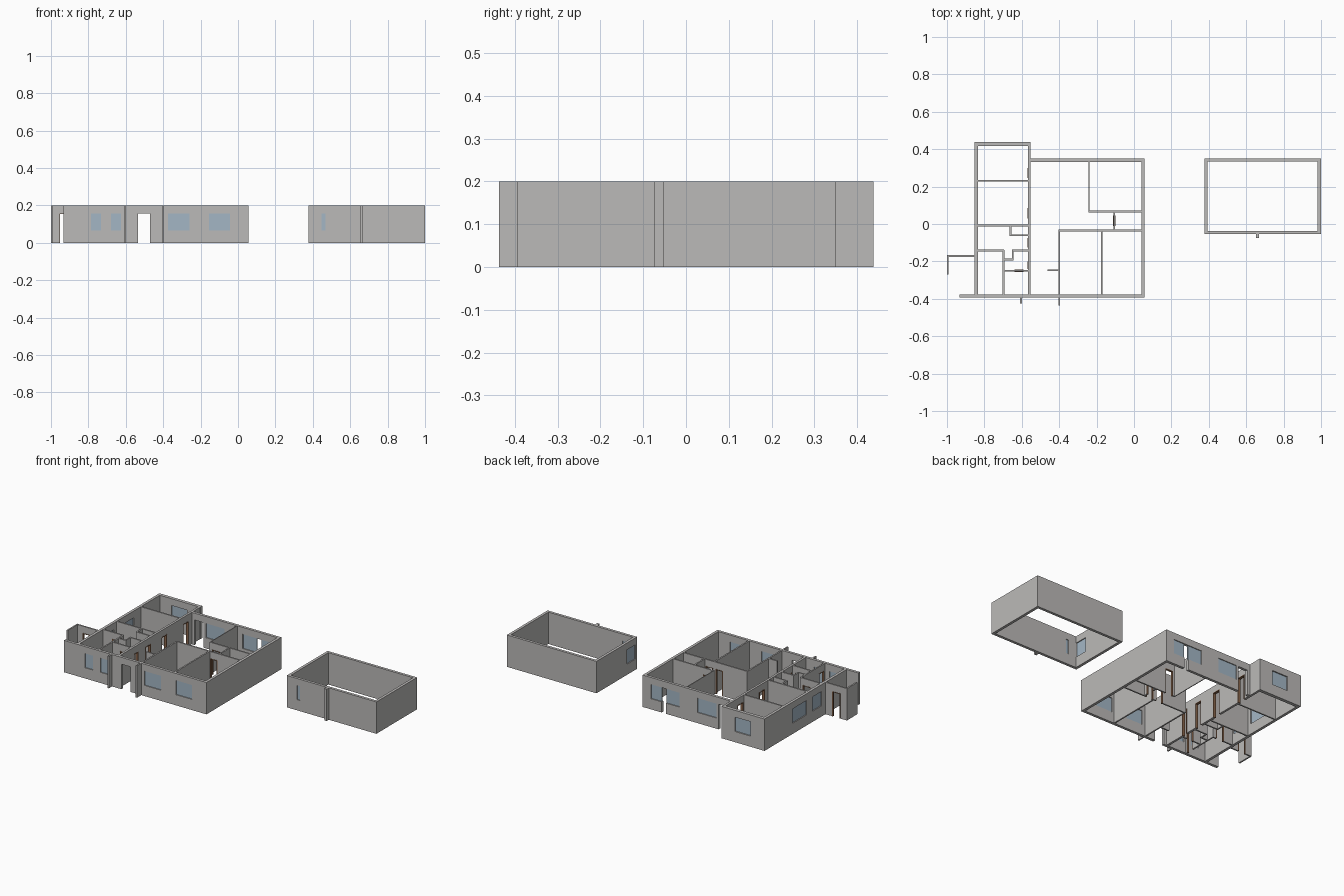
import bpy

cube = bpy.data.objects.get("Cube")
if cube:
    bpy.data.objects.remove(cube, do_unlink=True)


def material(name, rgb):
    m = bpy.data.materials.new(name)
    m.use_nodes = True
    m.diffuse_color = (*rgb, 1)
    m.node_tree.nodes["Principled BSDF"].inputs["Base Color"].default_value = (*rgb, 1)
    return m


PLASTER = material("grey plaster", (0.5, 0.49, 0.48))
GLASS = material("pale blue glass", (0.37, 0.47, 0.56))
WOOD = material("brown wood", (0.25, 0.13, 0.07))

HEIGHT, HEAD, SILL = 0.2, 0.157, 0.067
OUTER, INNER = 0.017, 0.009


def panel(name, axis, at, thick, span, heights, holes, mat):
    """Upright slab along x or y with rectangular holes (start, end, bottom, top)."""
    us = sorted({*span, *(u for h in holes for u in h[:2])})
    zs = sorted({*heights, *(z for h in holes for z in h[2:])})
    verts, index, faces = [], {}, []

    def vert(u, z):
        if (u, z) not in index:
            index[u, z] = len(verts)
            verts.append((u, at, z) if axis == "x" else (at, u, z))
        return index[u, z]

    for u0, u1 in zip(us, us[1:]):
        for z0, z1 in zip(zs, zs[1:]):
            u, z = (u0 + u1) / 2, (z0 + z1) / 2
            if not any(h[0] < u < h[1] and h[2] < z < h[3] for h in holes):
                faces.append([vert(u0, z0), vert(u1, z0), vert(u1, z1), vert(u0, z1)])
    mesh = bpy.data.meshes.new(name)
    mesh.from_pydata(verts, [], faces)
    mesh.materials.append(mat)
    obj = bpy.data.objects.new(name, mesh)
    bpy.context.collection.objects.link(obj)
    solid = obj.modifiers.new("thickness", "SOLIDIFY")
    solid.thickness, solid.offset = thick, 0


def wall(name, axis, at, a, b, thick=INNER, doors=(), windows=(), framed=True):
    """Full-height wall with door openings and glazed windows."""
    holes = [(*d, 0, HEAD) for d in doors] + [(*w, SILL, HEAD) for w in windows]
    panel(name, axis, at, thick, (a, b), (0, HEIGHT), holes, PLASTER)
    for w in windows:
        panel(name + "_glass", axis, at, 0.006, w, (SILL, HEAD), [], GLASS)
    for d in doors if framed else ():
        inner = (d[0] + 0.004, d[1] - 0.004, 0, HEAD - 0.004)
        panel(name + "_door_frame", axis, at, thick + 0.003, d, (0, HEAD), [inner], WOOD)


# Outer walls of the house
wall("front_wall", "x", -0.385, -0.933, 0.056, OUTER, [(-0.535, -0.471)],
     [(-0.786, -0.733), (-0.68, -0.626), (-0.374, -0.26), (-0.155, -0.043)], False)
wall("east_wall", "y", 0.048, -0.393, 0.35, OUTER)
wall("back_wall", "x", 0.341, -0.568, 0.056, OUTER, [(-0.535, -0.471), (-0.105, -0.075)],
     [(-0.455, -0.325), (-0.2, -0.105), (-0.075, 0.0)], False)
wall("wing_back_wall", "x", 0.427, -0.852, -0.553, 0.021, windows=[(-0.755, -0.645)])
wall("west_wall", "y", -0.843, -0.393, 0.437, OUTER,
     windows=[(0.02, 0.158), (-0.13, -0.04)])
wall("wing_inner_wall", "y", -0.561, -0.385, 0.437, 0.014,
     [(0.245, 0.3), (0.03, 0.085), (-0.125, -0.075), (-0.24, -0.2)])

# Entrance fins and side porch
wall("entrance_fin_west", "y", -0.604, -0.425, -0.385)
wall("porch_back_wall", "x", -0.171, -1.0, -0.843, doors=[(-0.955, -0.9)])
wall("porch_side_wall", "y", -0.996, -0.27, -0.167)

# Rooms in the west wing
wall("bedroom_divider", "x", 0.232, -0.84, -0.56)
wall("bathroom_back", "x", -0.008, -0.84, -0.56)
wall("cupboard_side", "y", -0.66, -0.064, -0.008)
wall("cupboard_front", "x", -0.06, -0.664, -0.56)
wall("utility_back", "x", -0.142, -0.84, -0.694, doors=[(-0.77, -0.715)])
wall("utility_side", "y", -0.698, -0.385, -0.138, doors=[(-0.365, -0.315)])
wall("niche_back", "x", -0.142, -0.652, -0.56)
wall("niche_side", "y", -0.648, -0.194, -0.138)
wall("niche_front", "x", -0.19, -0.7, -0.644)
wall("closet_back", "x", -0.25, -0.7, -0.56, doors=[(-0.64, -0.59)])

# Rooms in the east part
wall("study_side", "y", -0.24, 0.063, 0.341, 0.005)
wall("study_front", "x", 0.067, -0.242, 0.048, doors=[(-0.225, -0.17)])
wall("hall_end", "y", -0.105, -0.035, 0.067, doors=[(-0.01, 0.045)])
wall("hall_front", "x", -0.035, -0.404, 0.048, doors=[(-0.235, -0.185), (-0.165, -0.115)])
wall("entry_side", "y", -0.4, -0.437, -0.031)
wall("bedroom_side", "y", -0.173, -0.385, -0.031)
wall("entry_screen", "x", -0.247, -0.462, -0.4)

# Detached garage
wall("garage_front", "x", -0.045, 0.377, 0.998, OUTER, windows=[(0.447, 0.468)])
wall("garage_back", "x", 0.342, 0.377, 0.998, OUTER)
wall("garage_east", "y", 0.99, -0.053, 0.35, OUTER)
wall("garage_west", "y", 0.385, -0.053, 0.35, OUTER, windows=[(-0.035, 0.045)])
wall("garage_pier", "y", 0.66, -0.075, -0.05, OUTER)
